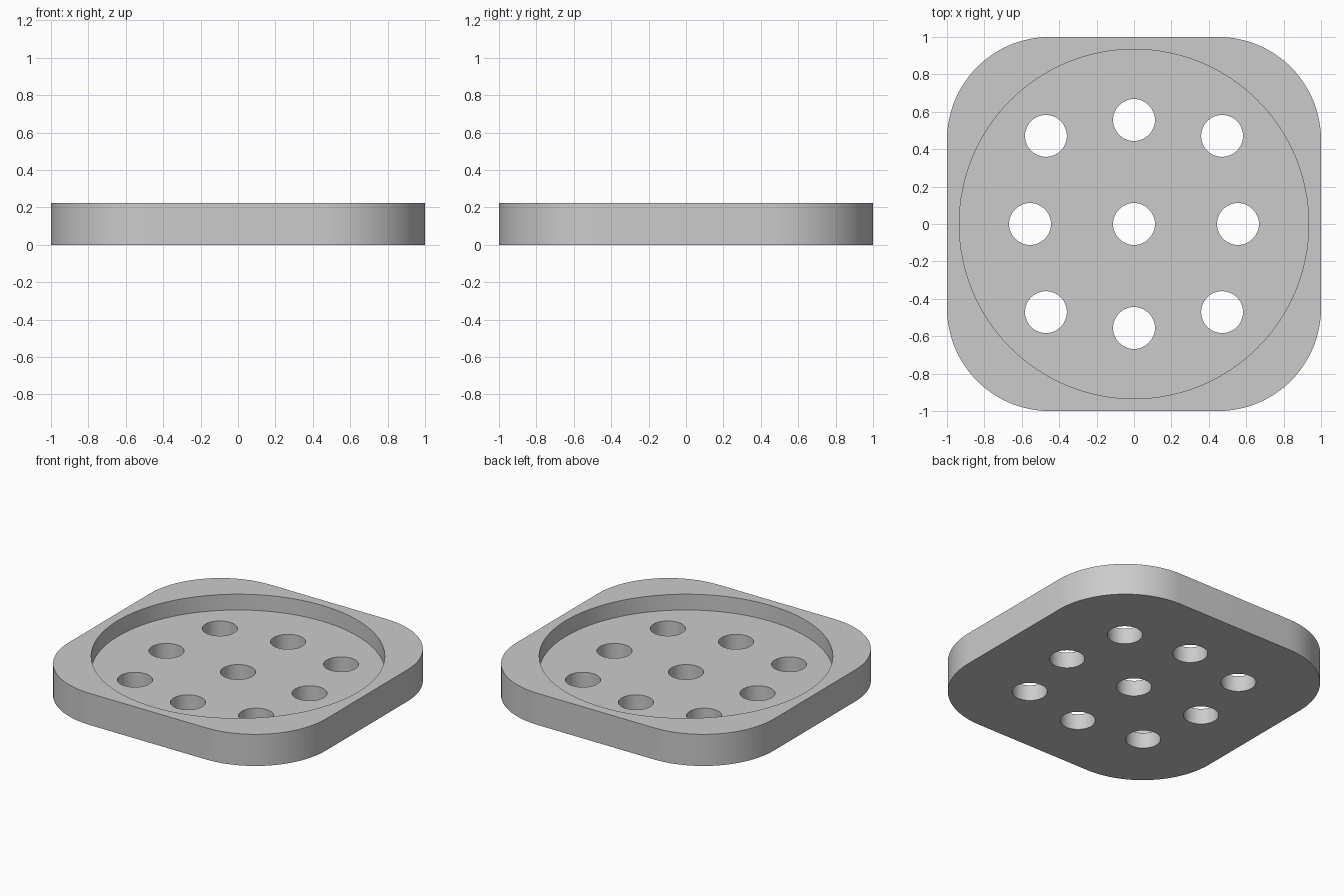
import bpy
import math

cube = bpy.data.objects.get("Cube")
if cube:
    bpy.data.objects.remove(cube, do_unlink=True)

HEIGHT = 0.222
FLOOR = 0.111
CORNER = 0.55
RECESS_RADIUS = 0.934
HOLE_RADIUS = 0.112
HOLE_OFFSET = 0.556
DIAGONAL_OFFSET = 0.471

grey = bpy.data.materials.new("light grey")
grey.use_nodes = True
colour = (0.6, 0.6, 0.6, 1)
grey.diffuse_color = colour
grey.node_tree.nodes["Principled BSDF"].inputs["Base Color"].default_value = colour


def prism(name, outline, bottom, top):
    """Extrude a counter-clockwise outline between two heights."""
    n = len(outline)
    verts = [(x, y, z) for z in (bottom, top) for x, y in outline]
    faces = [tuple(reversed(range(n))), tuple(range(n, 2 * n))]
    faces += [(i, (i + 1) % n, (i + 1) % n + n, i + n) for i in range(n)]
    mesh = bpy.data.meshes.new(name)
    mesh.from_pydata(verts, [], faces)
    mesh.materials.append(grey)
    obj = bpy.data.objects.new(name, mesh)
    bpy.context.collection.objects.link(obj)
    return obj


def circle(cx, cy, radius, sides):
    angles = [2 * math.pi * i / sides for i in range(sides)]
    return [(cx + radius * math.cos(a), cy + radius * math.sin(a)) for a in angles]


def rounded_square(half, radius, steps):
    points = []
    for quarter, (sx, sy) in enumerate([(1, 1), (-1, 1), (-1, -1), (1, -1)]):
        for i in range(steps + 1):
            a = math.pi / 2 * (quarter + i / steps)
            points.append((sx * (half - radius) + radius * math.cos(a),
                           sy * (half - radius) + radius * math.sin(a)))
    return points


def cut(target, cutter):
    """Subtract the cutter for good and discard it."""
    cutter.hide_render = True
    mod = target.modifiers.new("cut", "BOOLEAN")
    mod.operation = "DIFFERENCE"
    mod.solver = "EXACT"
    mod.object = cutter
    bpy.context.view_layer.objects.active = target
    bpy.ops.object.modifier_apply(modifier=mod.name)
    bpy.data.objects.remove(cutter, do_unlink=True)


# Rounded square tray with a round recess
tray = prism("drain_tray", rounded_square(1, CORNER, 24), 0, HEIGHT)
cut(tray, prism("recess_cutter", circle(0, 0, RECESS_RADIUS, 128), FLOOR, 2 * HEIGHT))

# Drain holes: one central, eight around it
for ix in (-1, 0, 1):
    for iy in (-1, 0, 1):
        offset = DIAGONAL_OFFSET if ix and iy else HOLE_OFFSET
        hole = circle(ix * offset, iy * offset, HOLE_RADIUS, 48)
        cut(tray, prism("hole_cutter", hole, -HEIGHT, 2 * HEIGHT))

# Smooth curved walls, sharp rims
bpy.ops.object.select_all(action="DESELECT")
tray.select_set(True)
bpy.context.view_layer.objects.active = tray
bpy.ops.object.shade_smooth_by_angle(angle=math.radians(30))
